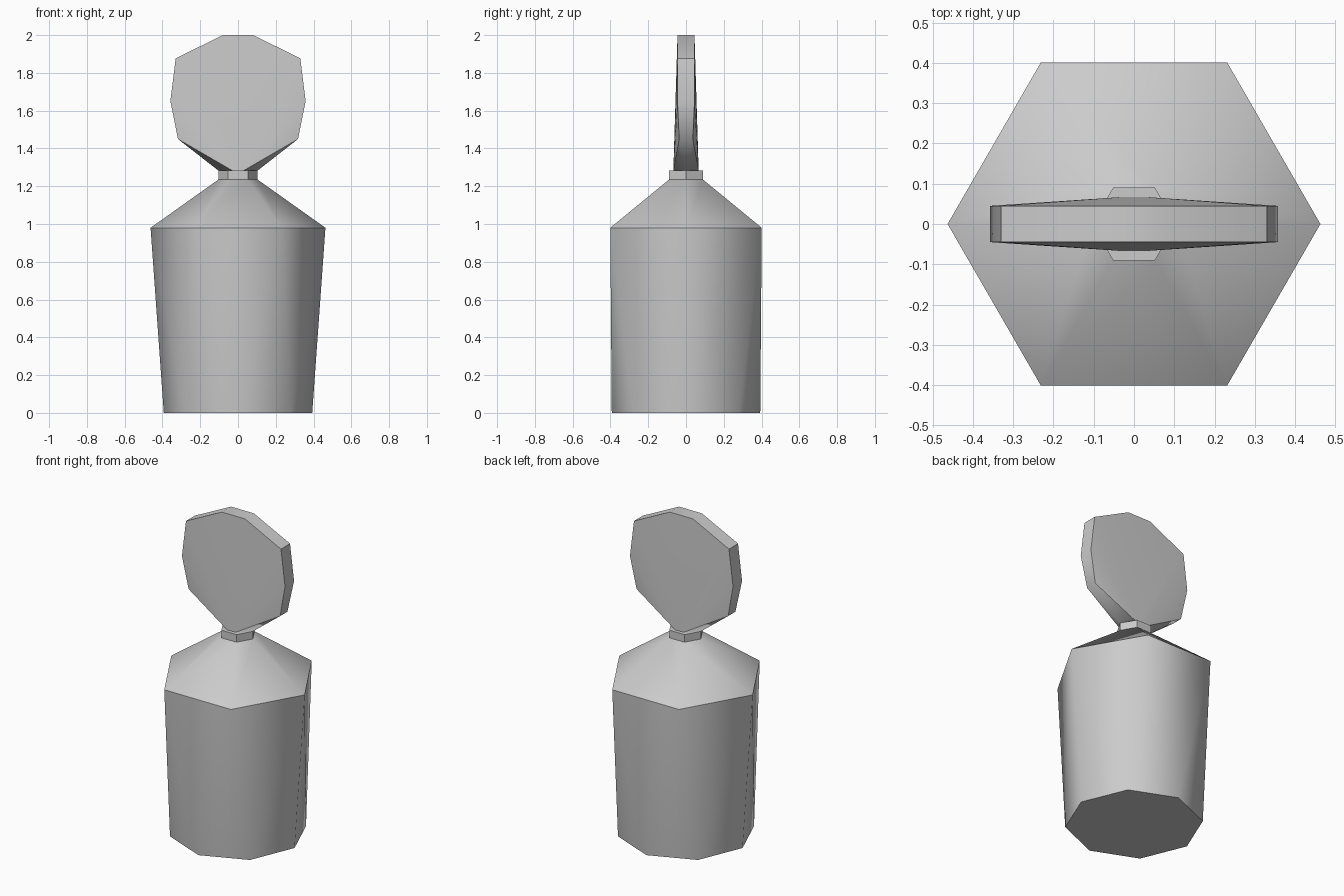
import bpy
import bmesh
import math

cube = bpy.data.objects.get("Cube")
if cube:
    bpy.data.objects.remove(cube, do_unlink=True)

# Single plain grey for every part
grey = bpy.data.materials.new("plain_grey")
grey.use_nodes = True
GREY = (0.6, 0.6, 0.6, 1)
grey.diffuse_color = GREY
grey.node_tree.nodes["Principled BSDF"].inputs["Base Color"].default_value = GREY


def ring(sides, radius, z):
    """Points of a regular polygon with one corner on +x."""
    step = math.tau / sides
    return [(radius * math.cos(i * step), radius * math.sin(i * step), z)
            for i in range(sides)]


def hull_part(name, points):
    """Make a convex part from its corner points, smooth with sharp creases."""
    bm = bmesh.new()
    for p in points:
        bm.verts.new(p)
    bmesh.ops.convex_hull(bm, input=bm.verts)
    bmesh.ops.dissolve_limit(bm, angle_limit=math.radians(1),
                             verts=bm.verts, edges=bm.edges)
    bmesh.ops.recalc_face_normals(bm, faces=bm.faces)
    mesh = bpy.data.meshes.new(name)
    bm.to_mesh(mesh)
    bm.free()
    mesh.materials.append(grey)
    obj = bpy.data.objects.new(name, mesh)
    bpy.context.collection.objects.link(obj)
    bpy.ops.object.select_all(action="DESELECT")
    obj.select_set(True)
    bpy.context.view_layer.objects.active = obj
    bpy.ops.object.shade_smooth_by_angle(angle=math.radians(49))
    return obj


# Bottle: eight-sided base widening to a six-sided shoulder, then the neck
BODY_TOP, NECK_BOTTOM, NECK_TOP = 0.98, 1.235, 1.283
hull_part("bottle_body", ring(8, 0.393, 0) + ring(6, 0.463, BODY_TOP)
          + ring(6, 0.104, NECK_BOTTOM))
hull_part("bottle_neck", ring(6, 0.104, NECK_BOTTOM - 0.005) + ring(6, 0.104, NECK_TOP))

# Stopper: flat faceted disc, half outline as (x, z, half thickness)
outline = [(0.08, 2.0, 0.045), (0.33, 1.877, 0.045), (0.358, 1.65, 0.045),
           (0.318, 1.45, 0.036), (0.104, NECK_TOP, 0), (0.03, NECK_TOP, 0.067)]
hull_part("stopper", [(sx * x, sy * y, z) for x, z, y in outline
                      for sx in (-1, 1) for sy in ((-1, 1) if y else (1,))])
